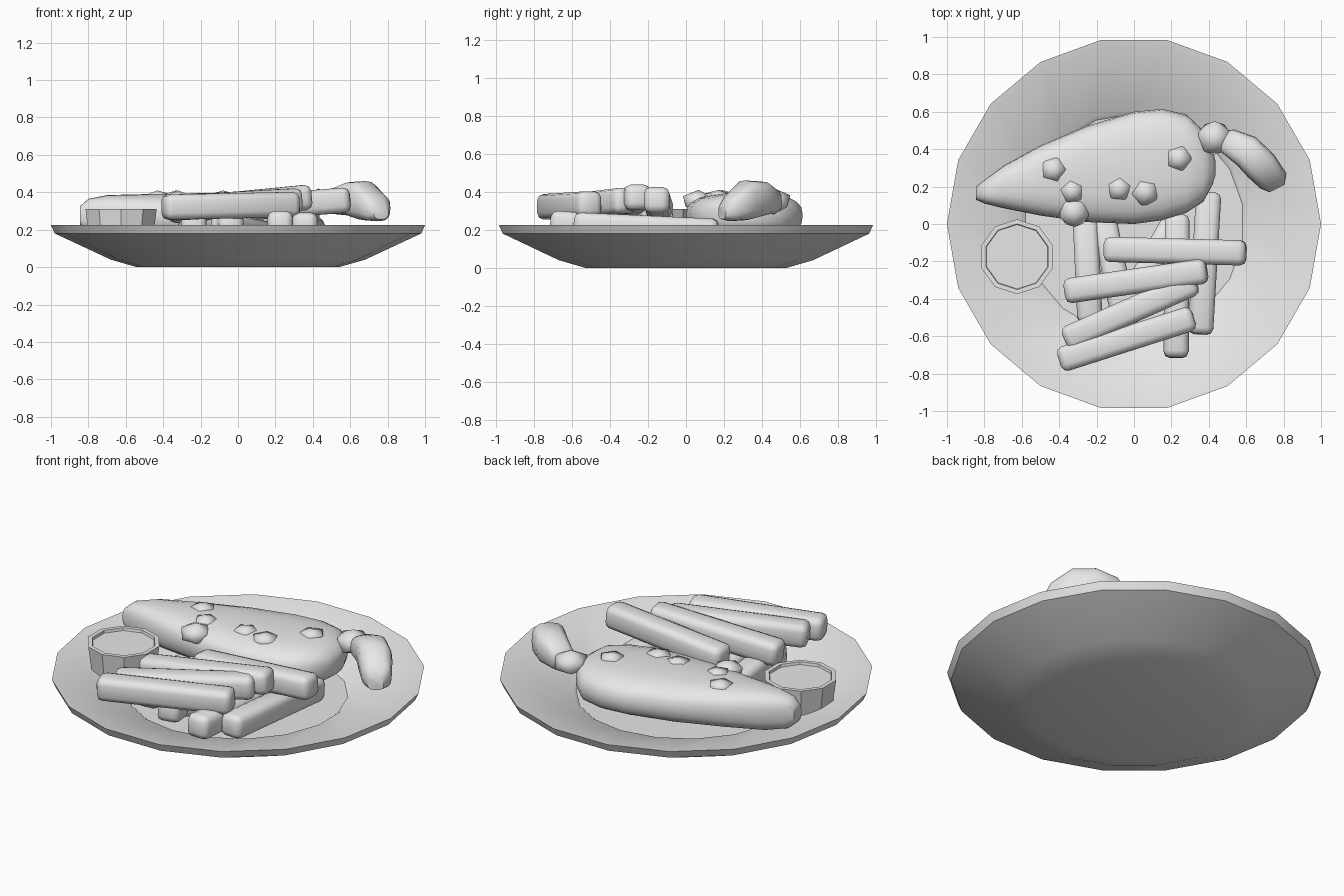
import bpy, bmesh
from math import sin, cos, pi, radians, copysign
from mathutils import Vector

cube = bpy.data.objects.get("Cube")
if cube:
    bpy.data.objects.remove(cube, do_unlink=True)

mat = bpy.data.materials.new("pale_grey")
mat.use_nodes = True
GREY = (0.8, 0.8, 0.8, 1)
mat.diffuse_color = GREY
mat.node_tree.nodes["Principled BSDF"].inputs["Base Color"].default_value = GREY


def finish(name, bm, angle=None):
    """Turn a bmesh into a named, coloured, shaded object."""
    bmesh.ops.recalc_face_normals(bm, faces=bm.faces)
    mesh = bpy.data.meshes.new(name)
    bm.to_mesh(mesh)
    bm.free()
    mesh.materials.append(mat)
    obj = bpy.data.objects.new(name, mesh)
    bpy.context.collection.objects.link(obj)
    if angle:
        bpy.ops.object.select_all(action='DESELECT')
        obj.select_set(True)
        bpy.context.view_layer.objects.active = obj
        bpy.ops.object.shade_smooth_by_angle(angle=radians(angle))
    return obj


def skin(name, rings, angle):
    """Bridge successive rings of points and cap both ends."""
    bm = bmesh.new()
    loops = [[bm.verts.new(p) for p in ring] for ring in rings]
    n = len(loops[0])
    for a, b in zip(loops, loops[1:]):
        for i in range(n):
            j = (i + 1) % n
            bm.faces.new((a[i], a[j], b[j], b[i]))
    bm.faces.new(loops[0])
    bm.faces.new(loops[-1])
    return finish(name, bm, angle)


def lathe(name, profile, sides, centre=(0, 0), angle=30):
    """Profile entries are radius, height, turn in degrees."""
    rings = [[(centre[0] + r * cos(2 * pi * i / sides + radians(t)),
               centre[1] + r * sin(2 * pi * i / sides + radians(t)), z)
              for i in range(sides)] for r, z, t in profile]
    return skin(name, rings, angle)


def loft(name, sections, power, sides=20):
    """Sections are centre, sideways half vector, half height."""
    def shape(v):
        return copysign(abs(v) ** power, v)
    rings = []
    for c, side, h in sections:
        rings.append([Vector(c) + Vector(side) * shape(cos(2 * pi * i / sides))
                      + Vector((0, 0, h)) * shape(sin(2 * pi * i / sides))
                      for i in range(sides)])
    return skin(name, rings, 50)


def blob(name, pos, size, turn=0.0):
    bm = bmesh.new()
    bmesh.ops.create_icosphere(bm, subdivisions=1, radius=1)
    for v in bm.verts:
        x, y, z = v.co
        v.co = (pos[0] + size[0] * (x * cos(turn) - y * sin(turn)),
                pos[1] + size[1] * (x * sin(turn) + y * cos(turn)),
                pos[2] + size[2] * z)
    return finish(name, bm, 60)


def fry(name, start, end, width=0.135):
    """Rounded square stick between two end points."""
    a, b = Vector(start), Vector(end)
    bm = bmesh.new()
    bmesh.ops.create_cube(bm, size=1)
    for v in bm.verts:
        v.co = (v.co.x * (b - a).length, v.co.y * width, v.co.z * width)
    bmesh.ops.bevel(bm, geom=bm.edges[:], offset=0.035, segments=2,
                    profile=0.5, affect='EDGES')
    obj = finish(name, bm, 60)
    obj.location = (a + b) / 2
    obj.rotation_euler = (b - a).to_track_quat('X', 'Z').to_euler()
    return obj


# Plate: faceted dish with a sunken well
lathe("plate", [(0.54, 0, 0), (0.68, 0.04, 0), (0.98, 0.18, 0), (1.0, 0.225, 0),
                (0.97, 0.22, 0), (0.61, 0.12, 10), (0.59, 0.105, 10)], 18)

# Dipping cup and its sauce
lathe("sauce_cup", [(0.175, 0.12, 18), (0.2, 0.31, 18), (0.175, 0.31, 18),
                    (0.172, 0.295, 18)], 10, (-0.625, -0.175))

# Main body: x, near edge, far edge, half height
outline = [(-0.845, 0.13, 0.20, 0.05), (-0.80, 0.11, 0.235, 0.09),
           (-0.70, 0.085, 0.31, 0.11), (-0.50, 0.045, 0.42, 0.115),
           (-0.25, 0.01, 0.525, 0.12), (0, 0, 0.60, 0.12),
           (0.15, 0.02, 0.615, 0.12), (0.28, 0.06, 0.585, 0.115),
           (0.37, 0.12, 0.50, 0.10), (0.42, 0.21, 0.40, 0.065),
           (0.435, 0.26, 0.34, 0.03)]
loft("meat_body", [((x, (lo + hi) / 2, 0.275), (0, (hi - lo) / 2, 0), h)
                   for x, lo, hi, h in outline], 0.75, 24)

# Knuckle and curved end piece
blob("knuckle", (0.43, 0.46, 0.35), (0.1, 0.1, 0.07), 0.3)
loft("curved_tail", [((0.47, 0.46, 0.345), (0.025, 0.04, 0), 0.03),
                     ((0.50, 0.445, 0.35), (0.035, 0.06, 0), 0.065),
                     ((0.60, 0.39, 0.365), (0.05, 0.075, 0), 0.09),
                     ((0.68, 0.31, 0.355), (0.07, 0.06, 0), 0.105),
                     ((0.745, 0.23, 0.315), (0.07, 0.04, 0), 0.07),
                     ((0.765, 0.19, 0.295), (0.04, 0.02, 0), 0.04)], 0.7, 16)

# Garnish lumps on top of the body
for i, (x, y, z, r) in enumerate([(-0.43, 0.29, 0.375, 0.075), (-0.33, 0.175, 0.375, 0.07),
                                  (-0.32, 0.065, 0.35, 0.09), (-0.08, 0.19, 0.375, 0.075),
                                  (0.06, 0.17, 0.375, 0.08), (0.24, 0.35, 0.38, 0.075)]):
    blob(f"garnish_{i + 1}", (x, y, z), (r, r, 0.035 if i != 2 else 0.06), i * 0.5)

# Lower layer of fries, sloping down toward the middle
lower = [((0.40, 0.17, 0.19), (0.355, -0.59, 0.225)),
         ((0.23, 0.05, 0.18), (0.225, -0.715, 0.235)),
         ((-0.26, 0.02, 0.18), (-0.235, -0.53, 0.22)),
         ((-0.16, 0.02, 0.17), (-0.03, -0.62, 0.225)),
         ((0.22, 0.02, 0.16), (-0.10, -0.55, 0.22))]
# Upper layer resting across them
upper = [((-0.37, -0.36, 0.30), (0.39, -0.25, 0.375)),
         ((-0.37, -0.62, 0.315), (0.33, -0.31, 0.355)),
         ((-0.40, -0.73, 0.32), (0.32, -0.50, 0.335)),
         ((-0.16, -0.135, 0.30), (0.60, -0.155, 0.36))]
for layer, sticks in (("lower", lower), ("upper", upper)):
    for i, (a, b) in enumerate(sticks):
        fry(f"{layer}_fry_{i + 1}", a, b)
